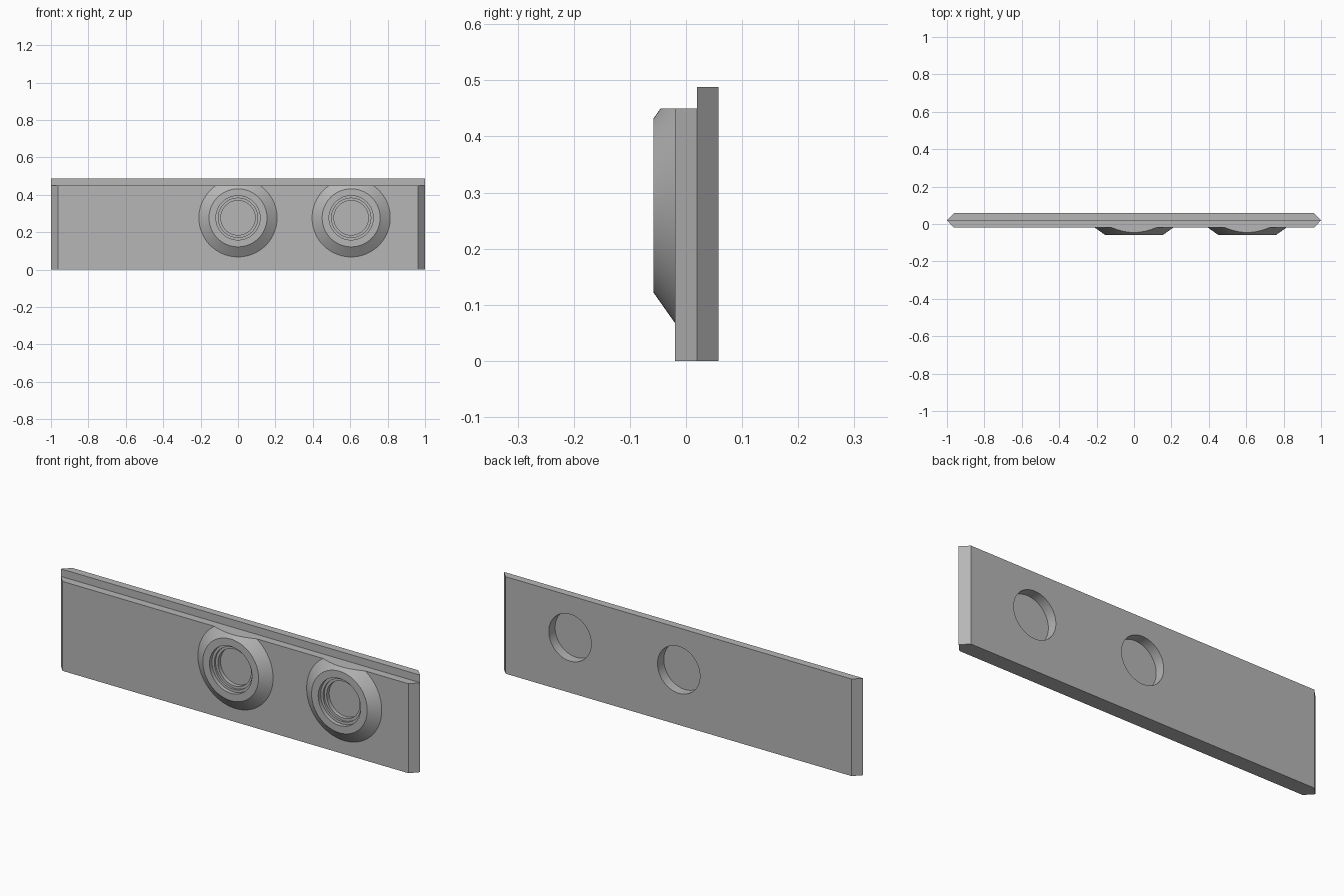
import bpy, bmesh, math

cube = bpy.data.objects.get("Cube")
if cube:
    bpy.data.objects.remove(cube, do_unlink=True)

grey = bpy.data.materials.new("plain_grey")
grey.use_nodes = True
GREY = (0.47, 0.47, 0.47, 1)
grey.diffuse_color = GREY
grey.node_tree.nodes["Principled BSDF"].inputs["Base Color"].default_value = GREY

FRONT, MID, BACK = -0.02, 0.02, 0.058
RIM = -0.058
LEDGE, TOP = 0.45, 0.488
TIP, FLAT = 1.0, 0.963
HOLE_Z = 0.277
HOLE_X = (0.0, 0.605)


def make_object(name, bm):
    bmesh.ops.recalc_face_normals(bm, faces=bm.faces)
    mesh = bpy.data.meshes.new(name)
    bm.to_mesh(mesh)
    bm.free()
    mesh.materials.append(grey)
    obj = bpy.data.objects.new(name, mesh)
    bpy.context.collection.objects.link(obj)
    return obj


def slab(name, y_wide, y_narrow, height):
    """Upright board whose ends slope from the tip to the flat face."""
    bm = bmesh.new()
    outline = [(-TIP, y_wide), (TIP, y_wide), (FLAT, y_narrow), (-FLAT, y_narrow)]
    face = bm.faces.new([bm.verts.new((x, y, 0)) for x, y in outline])
    ext = bmesh.ops.extrude_face_region(bm, geom=[face])["geom"]
    verts = [v for v in ext if isinstance(v, bmesh.types.BMVert)]
    bmesh.ops.translate(bm, verts=verts, vec=(0, 0, height))
    return make_object(name, bm)


def turned(name, profile, x, clip=None, sides=96):
    """Solid turned about a y-parallel axis from (radius, y) points."""
    bm = bmesh.new()
    rings = []
    for r, y in profile:
        angles = [2 * math.pi * i / sides for i in range(sides)]
        rings.append([bm.verts.new((x + r * math.cos(a), y, HOLE_Z + r * math.sin(a)))
                      for a in angles])
    for a, b in zip(rings, rings[1:]):
        for i in range(sides):
            j = (i + 1) % sides
            bm.faces.new((a[i], a[j], b[j], b[i]))
    bm.faces.new(rings[0])
    bm.faces.new(rings[-1])
    if clip:
        geom = bm.verts[:] + bm.edges[:] + bm.faces[:]
        cut = bmesh.ops.bisect_plane(bm, geom=geom, plane_co=(0, 0, clip),
                                     plane_no=(0, 0, 1), clear_outer=True)
        edges = [e for e in cut["geom_cut"] if isinstance(e, bmesh.types.BMEdge)]
        bmesh.ops.holes_fill(bm, edges=edges)
    return make_object(name, bm)


def combine(target, other, operation):
    other.hide_render = True
    mod = target.modifiers.new(operation.lower(), "BOOLEAN")
    mod.operation = operation
    mod.solver = "EXACT"
    mod.object = other
    bpy.context.view_layer.objects.active = target
    bpy.ops.object.modifier_apply(modifier=mod.name)
    bpy.data.objects.remove(other, do_unlink=True)


# Board: tall back layer and shorter front layer
plate = slab("mounting_plate", MID, BACK, TOP)
combine(plate, slab("front_layer", MID, FRONT, LEDGE), "UNION")

# Conical bosses, trimmed level with the ledge
for x in HOLE_X:
    boss = turned("boss", [(0.209, FRONT), (0.155, RIM)], x, clip=LEDGE)
    combine(plate, boss, "UNION")

# Stepped front recesses and plain back pockets
for x in HOLE_X:
    steps = [(0.118, RIM - 0.02), (0.118, -0.038), (0.105, -0.038),
             (0.105, -0.028), (0.092, -0.028), (0.092, -0.008)]
    combine(plate, turned("front_recess", steps, x), "DIFFERENCE")
    pocket = [(0.118, 0.008), (0.118, BACK + 0.02)]
    combine(plate, turned("back_pocket", pocket, x), "DIFFERENCE")

# Smooth round walls, crisp edges
bpy.ops.object.select_all(action="DESELECT")
plate.select_set(True)
bpy.context.view_layer.objects.active = plate
bpy.ops.object.shade_smooth_by_angle(angle=math.radians(25))
